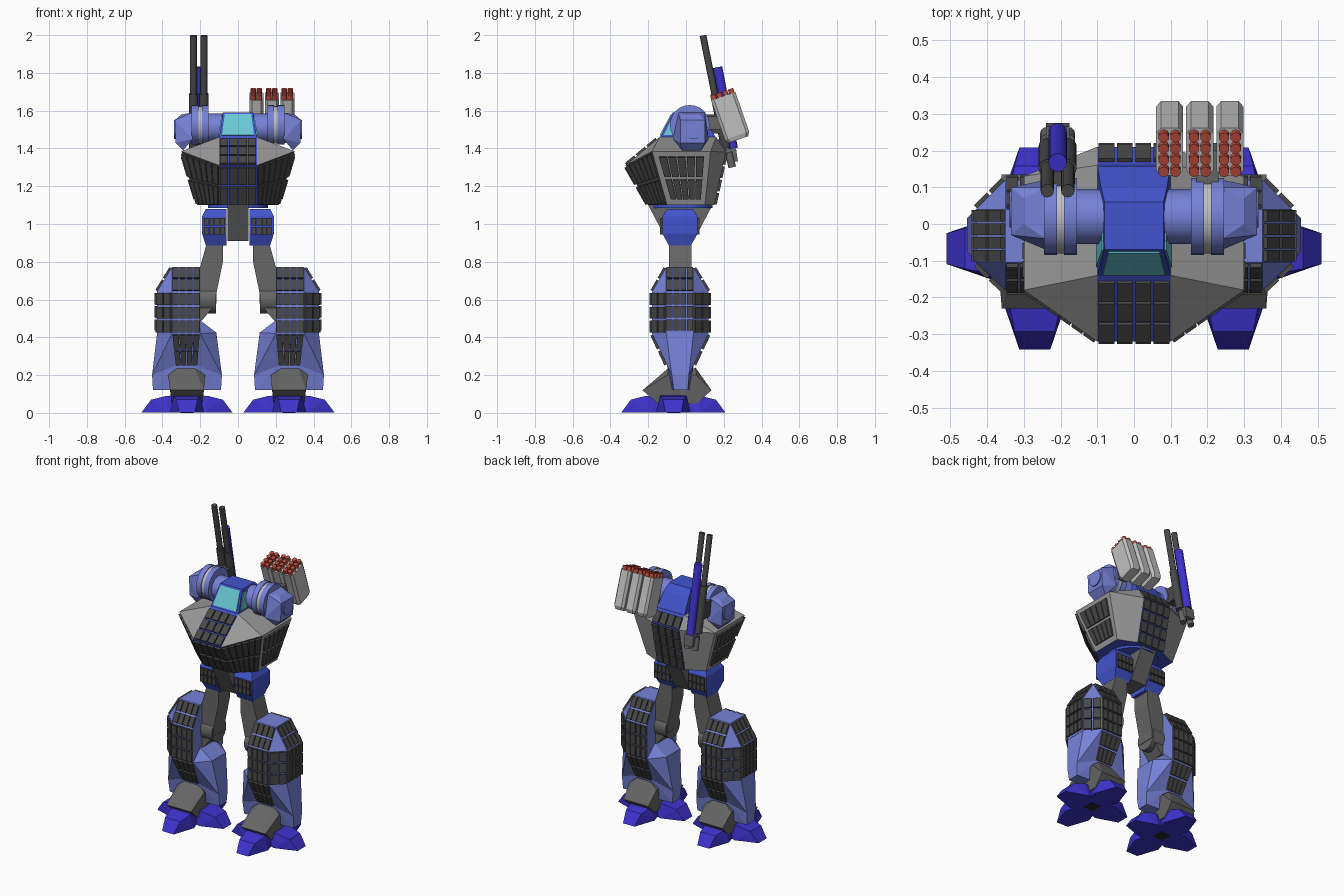
import bpy
import bmesh
from mathutils import Vector

if "Cube" in bpy.data.objects:
    bpy.data.objects.remove(bpy.data.objects["Cube"])


def material(name, *rgb):
    lin = [(c / 255 / 12.92 if c < 11 else ((c / 255 + 0.055) / 1.055) ** 2.4) for c in rgb] + [1]
    m = bpy.data.materials.new(name)
    m.use_nodes = True
    m.diffuse_color = lin
    m.node_tree.nodes["Principled BSDF"].inputs["Base Color"].default_value = lin
    return m


PERI = material("periwinkle armour", 118, 130, 215)
INDIGO = material("indigo", 62, 50, 205)
BLUE = material("cobalt blue", 66, 84, 205)
DARK = material("dark plating", 72, 72, 72)
MID = material("mid grey", 102, 102, 102)
GREY = material("torso grey", 152, 152, 152)
PALE = material("pale grey", 192, 192, 192)
RED = material("missile red", 190, 76, 62)
GLASS = material("cyan glass", 105, 200, 212)
BLACK = material("black", 40, 40, 40)


def finish(name, bm, *mats):
    bmesh.ops.recalc_face_normals(bm, faces=bm.faces)
    me = bpy.data.meshes.new(name)
    bm.to_mesh(me)
    bm.free()
    for m in mats:
        me.materials.append(m)
    ob = bpy.data.objects.new(name, me)
    bpy.context.collection.objects.link(ob)
    return ob


def add_hull(bm, pts):
    res = bmesh.ops.convex_hull(bm, input=[bm.verts.new(p) for p in pts])
    bmesh.ops.delete(bm, geom=list({v for v in res["geom_interior"] + res["geom_unused"]
                                    if isinstance(v, bmesh.types.BMVert)}), context='VERTS')


def hull(name, pts, *mats, side=1, rule=None):
    """Convex faceted solid; rule picks a material slot from the face normal."""
    bm = bmesh.new()
    add_hull(bm, [(x * side, y, z) for x, y, z in pts])
    bmesh.ops.dissolve_limit(bm, angle_limit=0.04, verts=bm.verts, edges=bm.edges)
    bmesh.ops.recalc_face_normals(bm, faces=bm.faces)
    if rule:
        for f in bm.faces:
            f.material_index = rule(f.normal)
    return finish(name, bm, *mats)


def box(xs, ys, z):
    return [(x, y, z) for x in xs for y in ys]


def tiles(name, patches, mat, centre, side=1, gap=0.07, thick=0.012):
    """Grids of raised plates on quads given as (corners, columns, rows)."""
    bm = bmesh.new()
    mid = Vector(centre)
    for quad, nx, ny in patches:
        a, b, c, d = [Vector(p) for p in quad]
        n = (c - a).cross(d - b).normalized()
        if n.dot((a + b + c + d) / 4 - mid) < 0:
            n = -n

        def at(u, v):
            return a.lerp(b, u).lerp(d.lerp(c, u), v)
        for i in range(nx):
            for j in range(ny):
                q = [at((i + p) / nx, (j + r) / ny) for p in (gap, 1 - gap) for r in (gap, 1 - gap)]
                pts = [p - n * 0.003 for p in q] + [p + n * thick for p in q]
                add_hull(bm, [(p.x * side, p.y, p.z) for p in pts])
    bmesh.ops.dissolve_limit(bm, angle_limit=0.04, verts=bm.verts, edges=bm.edges)
    return finish(name, bm, mat)


def rod(name, a, b, r, mat, seg=20, side=1):
    a, b = Vector((a[0] * side, a[1], a[2])), Vector((b[0] * side, b[1], b[2]))
    bm = bmesh.new()
    bmesh.ops.create_cone(bm, cap_ends=True, segments=seg, radius1=r, radius2=r, depth=(b - a).length)
    for f in bm.faces:
        f.smooth = len(f.verts) == 4
    for e in bm.edges:
        e.smooth = all(f.smooth for f in e.link_faces)
    ob = finish(name, bm, mat)
    ob.rotation_mode = 'QUATERNION'
    ob.rotation_quaternion = (b - a).to_track_quat('Z', 'Y')
    ob.location = (a + b) / 2
    return ob


# Torso: faceted shell with a blue spine and plated faces
W = (-0.1, 0.1)
SIDES = (-1, 1)
shell = box(W, (-0.2, 0.15), 1.1) + box((-0.215, 0.215), (-0.1, 0.1), 1.1)
shell += box((-0.3, 0.3), (-0.18, 0.13), 1.385) + box(W, (-0.14, 0.16), 1.46)
shell += box(W, (-0.32,), 1.31) + box(W, (0.21,), 1.38)
hull("torso", shell, GREY, BLUE, DARK,
     rule=lambda n: 1 if abs(n.x) < 0.05 else 2 if n.y < -0.3 and n.z < 0 else 0)


def strip(y0, z0, y1, z1, x0=-0.1, x1=0.1):
    return [(x0, y0, z0), (x1, y0, z0), (x1, y1, z1), (x0, y1, z1)]


CORE = (0, 0, 1.3)
tiles("chest_plates", [(strip(-0.2, 1.1, -0.32, 1.31), 4, 2), (strip(-0.32, 1.31, -0.15, 1.45), 4, 3)], DARK, CORE)
tiles("back_plates", [(strip(0.15, 1.1, 0.21, 1.38), 4, 4), (strip(0.21, 1.38, 0.165, 1.45), 4, 1)], DARK, CORE)

# Cockpit and its windows
hull("cockpit", box(W, (-0.14, 0.16), 1.455) + box((-0.08, 0.08), (-0.07, 0.06), 1.59)
     + box((-0.09, 0.09), (0.1,), 1.55), BLUE)
tiles("windscreen", [([(-0.1, -0.14, 1.46), (0.1, -0.14, 1.46), (0.08, -0.07, 1.588), (-0.08, -0.07, 1.588)], 1, 1)],
      GLASS, (0, 0, 1.4), thick=0.005)

# Waist and pelvis
hull("waist", box((-0.055, 0.055), (-0.2, 0.14), 1.1) + box((-0.055, 0.055), (-0.1, 0.04), 0.91), MID)
rod("waist_ring", (0, -0.02, 1.085), (0, -0.02, 1.105), 0.16, BLUE, 24)

for s in SIDES:
    n = "left_" if s > 0 else "right_"
    # Torso flank plates and side window
    tiles(n + "chest_flank_plates", [([(0.1, -0.2, 1.1), (0.215, -0.1, 1.1), (0.3, -0.18, 1.385),
                                       (0.1, -0.32, 1.31)], 6, 2)], DARK, CORE, s)
    tiles(n + "side_plates", [([(0.222, -0.08, 1.125), (0.222, 0.08, 1.125), (0.294, 0.1, 1.365),
                                (0.294, -0.15, 1.365)], 5, 2)], DARK, CORE, s)
    tiles(n + "side_window", [([(0.1, -0.13, 1.462), (0.1, 0, 1.462), (0.082, -0.02, 1.575),
                                (0.081, -0.07, 1.58)], 1, 1)], GLASS, (0, 0, 1.5), s, thick=0.005)

    # Shoulder: hub, twin discs and outer block
    rod(n + "shoulder_hub", (0.08, 0.02, 1.51), (0.17, 0.02, 1.51), 0.075, PERI, 12, s)
    rod(n + "inner_disc", (0.155, 0.02, 1.525), (0.19, 0.02, 1.525), 0.105, PERI, 24, s)
    rod(n + "disc_band", (0.19, 0.02, 1.525), (0.21, 0.02, 1.525), 0.1, PALE, 24, s)
    rod(n + "outer_disc", (0.21, 0.02, 1.525), (0.245, 0.02, 1.525), 0.105, PERI, 24, s)
    hull(n + "shoulder_block", box((0.24,), (-0.04, 0.1), 1.59) + box((0.24,), (-0.07, 0.12), 1.45)
         + box((0.29,), (-0.02, 0.08), 1.39) + box((0.33,), (-0.03, 0.1), 1.43)
         + box((0.335,), (-0.03, 0.1), 1.55) + box((0.3,), (0, 0.07), 1.58), PERI, side=s)
    rod(n + "shoulder_cap", (0.33, 0.04, 1.5), (0.339, 0.04, 1.5), 0.05, PERI, 20, s)

    # Hip box with front and rear plates
    hull(n + "hip", box((0.06, 0.17), (-0.1, 0.035), 1.08) + box((0.06, 0.19), (-0.125, 0.06), 1.04)
         + box((0.06, 0.19), (-0.125, 0.06), 0.95) + box((0.06, 0.17), (-0.09, 0.025), 0.885), BLUE, side=s)
    tiles(n + "hip_plates", [(strip(y, 0.94, y, 1.035, 0.068, 0.183), 4, 2) for y in (-0.125, 0.06)],
          DARK, (0.12, -0.03, 1), s)

    # Thigh strut and knee joint
    Y = (-0.09, 0.03)
    hull(n + "thigh", box((0.08, 0.165), Y, 0.9) + box((0.08,), Y, 0.8) + box((0.185,), Y, 0.76)
         + box((0.115, 0.24), Y, 0.63), MID, side=s)
    rod(n + "knee", (0.117, -0.03, 0.6), (0.25, -0.03, 0.6), 0.075, MID, 20, s)
    hull(n + "knee_brace", box((0.115, 0.24), Y, 0.65) + box((0.115,), Y, 0.58)
         + box((0.19, 0.24), Y, 0.49), MID, side=s)

    # Leg armour: upper shell, tapering shin and narrow cuff
    F, S = (0.2, 0.35), (-0.105, 0.04)
    upper = box(F, S, 0.77)
    for z in (0.64, 0.42):
        upper += box(F, (-0.18, 0.12), z) + box((0.43,), S, z)
    hull(n + "leg_shell", upper, PERI, side=s)
    ring = box((0.215, 0.33), (-0.1, 0.04), 0.25) + box((0.085, 0.455), (-0.075, 0.015), 0.2)
    hull(n + "shin", box(F, (-0.18, 0.12), 0.42) + box((0.115, 0.428), S, 0.425)
         + box((0.2,), S, 0.49) + ring, PERI, side=s)
    hull(n + "shin_cuff", ring + box((0.09, 0.45), (-0.065, 0.01), 0.12)
         + box((0.23, 0.31), (-0.075, 0.02), 0.12), PERI, side=s)

    # Leg plates on front, back, outer side and chamfers
    patches = []
    for top, mid, low in ((-0.105, -0.18, -0.1), (0.04, 0.12, 0.04)):
        patches += [(strip(top, 0.77, mid, 0.64, *F), 4, 2), (strip(mid, 0.64, mid, 0.42, *F), 4, 3),
                    ([(0.2, mid, 0.42), (0.35, mid, 0.42), (0.33, low, 0.25), (0.215, low, 0.25)], 4, 2),
                    ([(0.35, mid, 0.42), (0.43, top, 0.42), (0.43, top, 0.64), (0.35, mid, 0.64)], 2, 3)]
    for x0, z0, x1, z1, rows in ((0.35, 0.77, 0.43, 0.64, 2), (0.43, 0.64, 0.43, 0.43, 3)):
        patches.append(([(x0, S[0], z0), (x0, S[1], z0), (x1, S[1], z1), (x1, S[0], z1)], 4, rows))
    tiles(n + "leg_plates", patches, DARK, (0.28, -0.03, 0.52), s)

    # Ankle flaps front and rear
    for part, top, mid, low in (("front", -0.09, -0.23, -0.15), ("rear", 0.05, 0.135, 0.06)):
        hull(n + part + "_ankle", box((0.23, 0.32), (top,), 0.24) + box((0.175, 0.37), (top * 1.1,), 0.2)
             + box((0.18, 0.36), (mid,), 0.12) + box((0.19, 0.35), (low, -0.03), 0.05)
             + box((0.19, 0.35), (-0.03,), 0.2), MID, side=s)

    # Foot: four splayed toes around a hub
    cx, cy = 0.27, -0.067
    for name, dx, dy, length in (("front", 0, -1, 0.275), ("rear", 0, 1, 0.275),
                                 ("outer", 1, 0, 0.24), ("inner", -1, 0, 0.24)):
        pts = []
        for back, w, z in ((0, 0.042, 0.003), (0.05, 0.055, 0.07), (0.14, 0.09, 0.003),
                           (0.13, 0.07, 0.09), (0.27, 0.05, 0.003), (0.25, 0.05, 0.095)):
            r = length - back
            pts += [(cx + dx * r + dy * w * e, cy + dy * r + dx * w * e, z) for e in SIDES]
        hull(n + name + "_toe", pts, INDIGO, side=s)
    hull(n + "sole_pad", box((0.235, 0.305), (-0.1, -0.03), 0) + box((0.235, 0.305), (-0.1, -0.03), 0.005),
         BLACK, side=s)

# Missile launcher: three tilted pods with two by four tubes
UP, ACROSS = Vector((0, -0.33, 0.944)), Vector((0, 0.944, 0.33))
for k in range(3):
    mid = Vector((0.097 + 0.082 * k, 0.237, 1.562))

    def pod(x, a, u):
        return mid + Vector((x, 0, 0)) + ACROSS * a + UP * u
    pts = []
    for u, f in ((0.122, 1), (-0.1, 1), (-0.122, 0.8)):
        for e in SIDES:
            for g in SIDES:
                pts += [pod(0.037 * e * f, 0.052 * g * f, u), pod(0.024 * e * f, 0.068 * g * f, u)]
    hull(f"missile_pod_{k}", pts, PALE)
    for e in SIDES:
        for j in range(4):
            a = -0.05 + j * 0.033
            rod(f"missile_{k}", pod(0.016 * e, a, 0.1), pod(0.016 * e, a, 0.146), 0.0145, RED, 10)
hull("launcher_mount", box((0.17, 0.23), (0.09, 0.22), 1.5) + box((0.17, 0.23), (0.09, 0.2), 1.57), MID)

# Twin cannon with a blue recoil cylinder
for x in (-0.236, -0.18):
    rod("cannon_barrel", (x, 0.09, 1.998), (x, 0.2, 1.45), 0.018, DARK, 16)
    rod("cannon_sleeve", (x, 0.152, 1.69), (x, 0.21, 1.4), 0.024, DARK, 16)
    rod("cannon_nozzle", (x, 0.225, 1.38), (x, 0.245, 1.3), 0.02, MID, 12)
rod("recoil_cylinder", (-0.208, 0.167, 1.83), (-0.208, 0.25, 1.4), 0.025, INDIGO, 20)
hull("cannon_breech", box((-0.24, -0.176), (0.2, 0.265), 1.4) + box((-0.24, -0.176), (0.215, 0.275), 1.33), MID)
hull("cannon_mount", box((-0.255, -0.16), (0.08, 0.19), 1.48) + box((-0.255, -0.16), (0.08, 0.17), 1.58), DARK)
